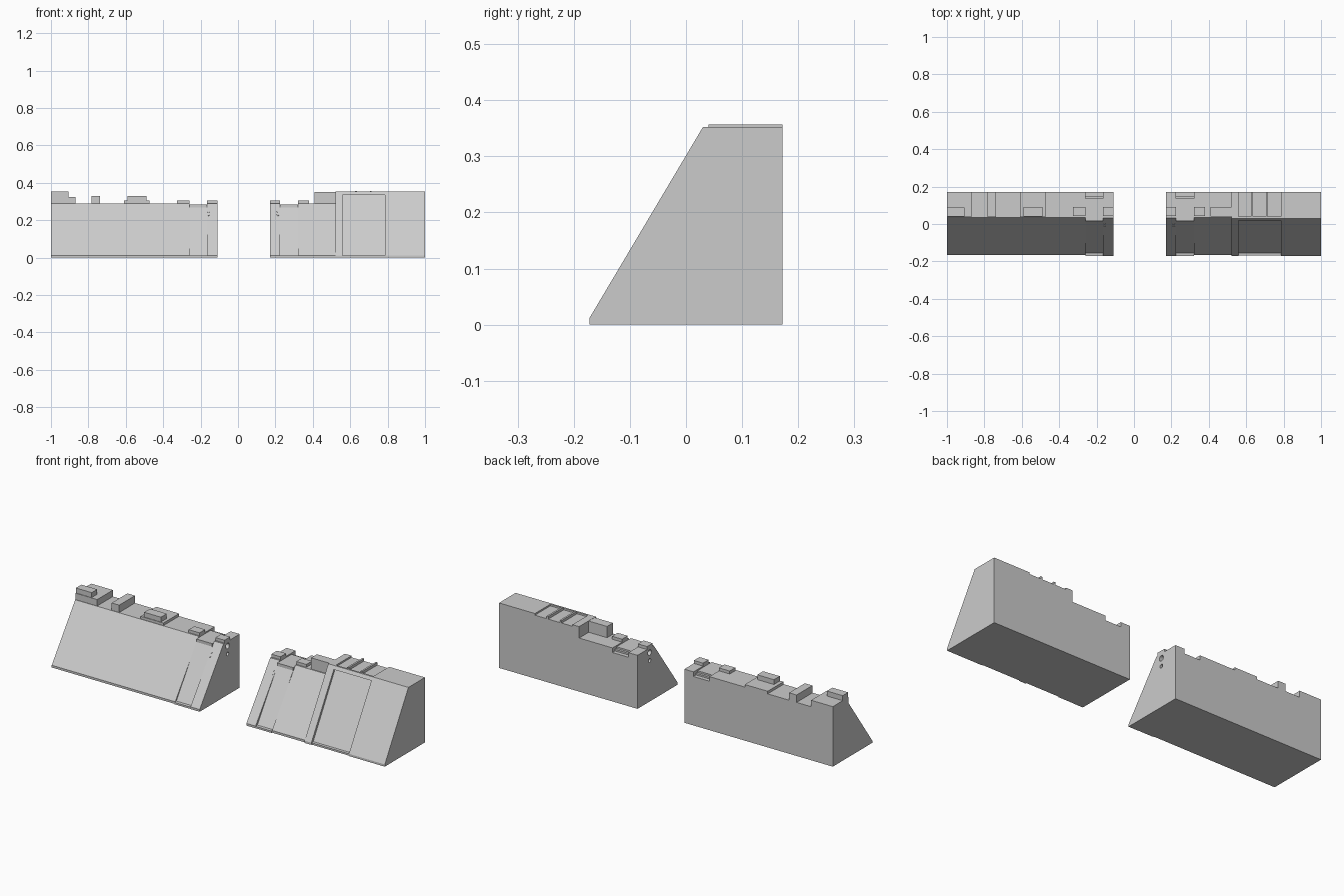
import bpy, math

if "Cube" in bpy.data.objects:
    bpy.data.objects.remove(bpy.data.objects["Cube"])

BACK = 0.172


def prism(name, x0, x1, profile):
    """Extrude a (y, z) outline along x."""
    n = len(profile)
    verts = [(x, y, z) for x in (x0, x1) for y, z in profile]
    faces = [tuple(range(n))[::-1], tuple(range(n, 2 * n))]
    faces += [(i, (i + 1) % n, n + (i + 1) % n, n + i) for i in range(n)]
    faces = [f[::-1] for f in faces]
    mesh = bpy.data.meshes.new(name)
    mesh.from_pydata(verts, [], faces)
    obj = bpy.data.objects.new(name, mesh)
    bpy.context.collection.objects.link(obj)
    bpy.context.view_layer.objects.active = obj
    obj.select_set(True)
    bpy.ops.object.mode_set(mode='EDIT')
    bpy.ops.mesh.select_all(action='SELECT')
    bpy.ops.mesh.normals_make_consistent(inside=False)
    bpy.ops.object.mode_set(mode='OBJECT')
    obj.select_set(False)
    return obj


def box(name, x0, x1, y0, y1, z1, z0=0.28):
    return prism(name, x0, x1, [(y0, z0), (y1, z0), (y1, z1), (y0, z1)])


def cylinder(name, loc, r, depth, rot):
    bpy.ops.mesh.primitive_cylinder_add(vertices=16, radius=r, depth=depth,
                                        location=loc, rotation=rot)
    obj = bpy.context.object
    obj.name = name
    obj.select_set(False)
    return obj


def ramp(front, crest, top):
    return [(front, 0), (front, 0.012), (crest, top), (BACK, top), (BACK, 0)]


low = ramp(-0.166, 0.035, 0.29)
end = ramp(-0.171, 0.033, 0.29)
tall = ramp(-0.172, 0.03, 0.352)
# recessed slope panel with a notched crown
low_panel = [(-0.17, 0), (-0.17, 0.01), (-0.156, 0.012), (0.015, 0.267),
             (0.015, 0.283), (0.137, 0.283), (0.137, 0.274), (0.15, 0.274),
             (0.15, 0.265), (BACK, 0.265), (BACK, 0)]
tall_panel = [(-0.168, 0), (-0.168, 0.01), (-0.156, 0.012), (0.032, 0.335),
              (0.02, 0.335), (0.03, 0.352), (0.04, 0.352), (0.04, 0.343),
              (BACK, 0.343), (BACK, 0)]

# sloped wall sections
prism("left_wall", -1.0, -0.26, low)
prism("left_panel", -0.26, -0.165, low_panel)
left_end = prism("left_end", -0.165, -0.11, end)
right_end = prism("right_end", 0.17, 0.225, end)
prism("right_panel", 0.225, 0.32, low_panel)
prism("right_low_wall", 0.32, 0.52, low)
prism("tall_wall_inner", 0.52, 0.56, tall)
prism("tall_panel", 0.56, 0.785, tall_panel)
prism("tall_wall_outer", 0.785, 1.0, tall)

# battlements along the left crest
box("corner_block", -1.0, -0.87, 0.037, BACK, 0.325)
box("corner_cap", -1.0, -0.905, 0.04, 0.087, 0.352, 0.32)
box("narrow_merlon", -0.783, -0.738, 0.037, BACK, 0.33)
box("middle_slab", -0.61, -0.473, 0.037, BACK, 0.304)
box("middle_cap", -0.59, -0.49, 0.04, 0.09, 0.33, 0.3)

# low merlons beside each opening panel, and the merlon by the tall wall
for name, x0, x1 in (("left_merlon", -0.325, -0.26), ("left_end_merlon", -0.165, -0.11),
                     ("right_end_merlon", 0.17, 0.225), ("right_merlon", 0.32, 0.38)):
    box(name, x0, x1, 0.042, 0.09, 0.306)
box("tall_side_merlon", 0.41, 0.52, 0.04, 0.09, 0.351)

# thin ridges on the tall roof
for x in (0.63, 0.71):
    box("roof_ridge", x - 0.005, x + 0.005, 0.04, BACK, 0.357, 0.34)

# sockets in the facing ends, small studs on the slopes
for obj, x in ((left_end, -0.11), (right_end, 0.17)):
    for z, r in ((0.265, 0.015), (0.222, 0.01)):
        cut = cylinder("socket_cutter", (x, 0.068, z), r, 0.04, (0, math.pi / 2, 0))
        cut.hide_render = True
        cut.hide_viewport = True
        mod = obj.modifiers.new("socket", 'BOOLEAN')
        mod.operation = 'DIFFERENCE'
        mod.object = cut
for x in (-0.158, 0.213):
    for z in (0.245, 0.228):
        y = -0.171 + (z - 0.012) * 0.204 / 0.278
        cylinder("slope_stud", (x, y, z), 0.006, 0.006, (math.radians(54), 0, 0))
